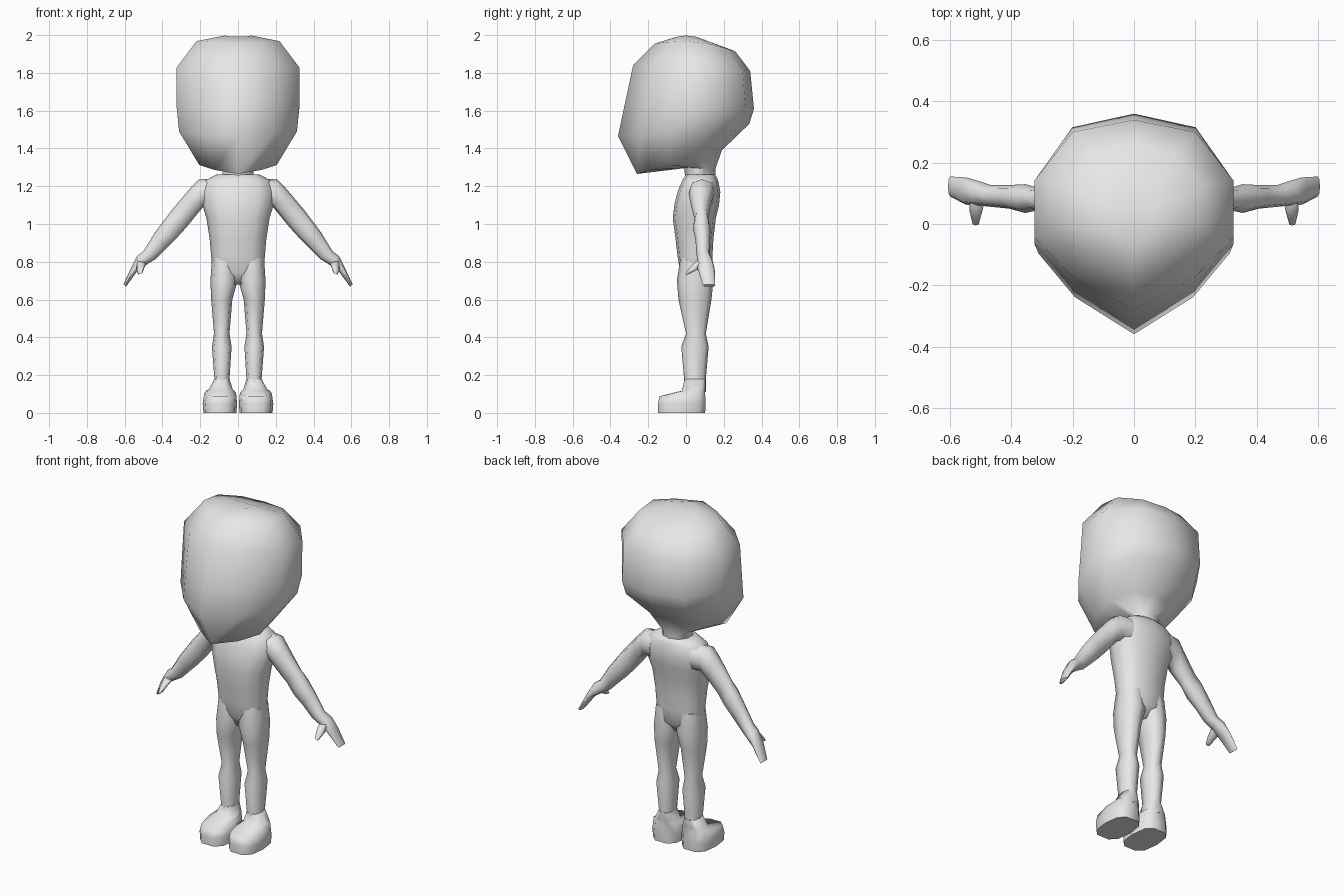
import bpy, bmesh, math

skin = bpy.data.materials.new("plain_grey")
skin.diffuse_color = (0.8, 0.8, 0.8, 1)


def loft(name, rings, mirror=False):
    """Skin a list of equal-sized point rings and close both ends."""
    bm = bmesh.new()
    loops = [[bm.verts.new(p) for p in ring] for ring in rings]
    n = len(loops[0])
    for a, b in zip(loops, loops[1:]):
        for i in range(n):
            j = (i + 1) % n
            bm.faces.new((a[i], a[j], b[j], b[i]))
    bm.faces.new(loops[0])
    bm.faces.new(loops[-1])
    bmesh.ops.recalc_face_normals(bm, faces=bm.faces)
    mesh = bpy.data.meshes.new(name)
    bm.to_mesh(mesh)
    bm.free()
    mesh.materials.append(skin)
    ob = bpy.data.objects.new(name, mesh)
    bpy.context.collection.objects.link(ob)
    bpy.ops.object.select_all(action='DESELECT')
    bpy.context.view_layer.objects.active = ob
    ob.select_set(True)
    bpy.ops.object.shade_smooth_by_angle(angle=math.radians(65))
    if mirror:
        ob.modifiers.new("mirror", 'MIRROR').use_clip = False
    return ob


def oval(xa, za, xb, zb, y0, y1, n=8, power=0.85):
    """Rounded ring between two outline points (xa,za), (xb,zb) and depths y0..y1."""
    pts = []
    for i in range(n):
        a = 2 * math.pi * i / n
        c, s = (math.copysign(abs(v) ** power, v) if abs(v) > 1e-6 else 0
                for v in (math.cos(a), math.sin(a)))
        pts.append(((xa + xb) / 2 + c * (xa - xb) / 2,
                    (y0 + y1) / 2 + s * (y1 - y0) / 2,
                    (za + zb) / 2 + c * (za - zb) / 2))
    return pts


def head_ring(fy, fz, by, bz, w, bulge=0):
    """Ten-sided ring, pointed at the face, from front (fy,fz) to back (by,bz)."""
    side = [(0, 0), (0.62, 0.175), (1, 0.38), (1, 0.68), (0.62, 0.935), (0, 1)]
    loop = side + [(-x, t) for x, t in side[-2:0:-1]]
    return [(x * w, fy + (by - fy) * t,
             fz + (bz - fz) * t + bulge * math.sin(math.pi * t)) for x, t in loop]


# Head with neck, from the neck upward
loft("head", [head_ring(*r) for r in (
    (0.00, 1.20, 0.160, 1.20, 0.085),
    (-0.01, 1.30, 0.155, 1.29, 0.080),
    (-0.26, 1.265, 0.19, 1.39, 0.205),
    (-0.36, 1.465, 0.335, 1.53, 0.312),
    (-0.325, 1.63, 0.36, 1.61, 0.325),
    (-0.28, 1.84, 0.34, 1.81, 0.325),
    (-0.165, 1.955, 0.26, 1.915, 0.22, 0.03),
    (-0.07, 1.985, 0.11, 1.97, 0.07, 0.02),
)])

# Torso, from the crotch upward: height, half width, front, back
loft("torso", [oval(w, z, -w, z, y0, y1, 12) for z, w, y0, y1 in (
    (0.68, 0.06, 0.00, 0.09),
    (0.74, 0.138, -0.03, 0.135),
    (0.83, 0.142, -0.045, 0.14),
    (0.92, 0.150, -0.055, 0.145),
    (1.03, 0.167, -0.07, 0.158),
    (1.10, 0.188, -0.062, 0.175),
    (1.17, 0.195, -0.045, 0.182),
    (1.23, 0.175, -0.02, 0.17),
    (1.262, 0.115, 0.00, 0.155),
)])

# Legs, from the hip down: height, inner, outer, front, back
loft("legs", [oval(xo, z, xi, z, y0, y1) for z, xi, xo, y0, y1 in (
    (0.82, 0.005, 0.138, -0.03, 0.13),
    (0.70, 0.002, 0.146, -0.048, 0.145),
    (0.60, 0.030, 0.142, -0.04, 0.135),
    (0.42, 0.045, 0.127, 0.00, 0.105),
    (0.35, 0.034, 0.138, -0.025, 0.12),
    (0.18, 0.045, 0.125, -0.01, 0.105),
    (0.11, 0.035, 0.145, -0.015, 0.105),
)], mirror=True)


# Feet, from the ankle down to the sole; slope lowers the toes
def foot_ring(z, xi, xo, y0, y1, slope):
    return [(x, y, z + slope * (y - y1)) for x, y, _ in
            oval(xo, z, xi, z, y0, y1, 10, 0.7)]


loft("feet", [foot_ring(*r) for r in (
    (0.18, 0.045, 0.125, -0.008, 0.105, 0),
    (0.13, 0.028, 0.155, -0.025, 0.105, 0.1),
    (0.125, 0.010, 0.178, -0.145, 0.105, 0.15),
    (0.05, 0.005, 0.187, -0.153, 0.108, 0),
    (0.0, 0.008, 0.183, -0.153, 0.106, 0),
)], mirror=True)

# Arms and hands, shoulder to fingertips: upper edge, lower edge, front, back
loft("arms", [oval(*r) for r in (
    (0.13, 1.24, 0.13, 1.09, 0.02, 0.16),
    (0.207, 1.236, 0.185, 1.09, 0.015, 0.15),
    (0.257, 1.185, 0.222, 1.045, 0.022, 0.135),
    (0.35, 1.075, 0.275, 0.98, 0.045, 0.118),
    (0.38, 1.035, 0.33, 0.92, 0.036, 0.13),
    (0.44, 0.955, 0.375, 0.875, 0.05, 0.127),
    (0.50, 0.857, 0.435, 0.815, 0.056, 0.127),
    (0.535, 0.83, 0.475, 0.79, 0.06, 0.14),
    (0.565, 0.77, 0.53, 0.755, 0.062, 0.152),
    (0.607, 0.68, 0.593, 0.668, 0.09, 0.155),
)], mirror=True)

# Thumbs
loft("thumbs", [oval(*r) for r in (
    (0.535, 0.805, 0.485, 0.795, 0.05, 0.12),
    (0.537, 0.758, 0.495, 0.77, 0.015, 0.07),
    (0.528, 0.733, 0.505, 0.74, -0.005, 0.015),
)], mirror=True)
